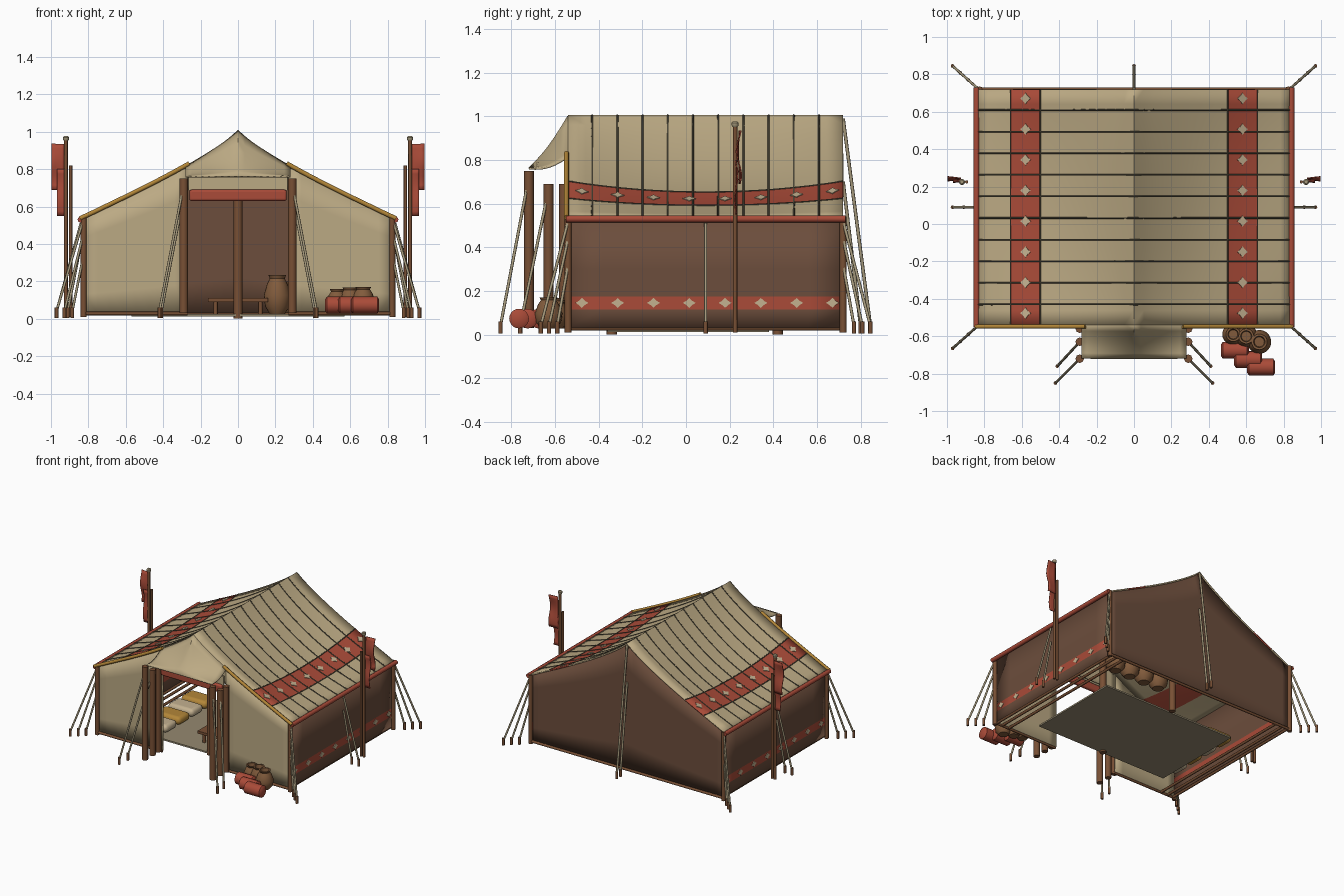
import bpy, bmesh, math
from mathutils import Vector

if "Cube" in bpy.data.objects:
    bpy.data.objects.remove(bpy.data.objects["Cube"])


def material(name, r, g, b):
    m = bpy.data.materials.new(name)
    m.use_nodes = True
    m.diffuse_color = (r, g, b, 1)
    m.node_tree.nodes["Principled BSDF"].inputs["Base Color"].default_value = (r, g, b, 1)
    return m


CANVAS = material("tan canvas", .50, .40, .23)
WALL = material("brown cloth", .15, .075, .045)
RED = material("red cloth", .40, .07, .04)
GOLD = material("gold trim", .45, .24, .04)
WOOD = material("wood", .19, .08, .035)
ROPE = material("rope", .38, .32, .20)
SEAM = material("dark seam", .08, .07, .045)
PALE = material("pale cloth", .55, .44, .28)
CLAY = material("clay", .22, .105, .045)
MAT = material("floor mat", .30, .25, .16)

EAVE, FRONT, BACK = .84, -.54, .72


def roof_z(x, y):
    # concave slope that sags halfway between the two gables
    u = min(abs(x) / EAVE, 1)
    v = (y - FRONT) / (BACK - FRONT) * 2 - 1
    hang = .11 * u ** .7 * (1 - u) ** 1.3
    sag = .052 * math.sin(math.pi * u) * max(0, 1 - v * v)
    return 1 - .47 * u - hang - sag


def span(a, b, n):
    return [a + (b - a) * i / n for i in range(n + 1)]


def make(name, verts, faces, mats, rule=None, thick=0, smooth=True):
    me = bpy.data.meshes.new(name)
    me.from_pydata(verts, [], faces)
    ob = bpy.data.objects.new(name, me)
    bpy.context.collection.objects.link(ob)
    for m in mats:
        me.materials.append(m)
    bm = bmesh.new()
    bm.from_mesh(me)
    bmesh.ops.recalc_face_normals(bm, faces=bm.faces)
    bm.to_mesh(me)
    bm.free()
    for p in me.polygons:
        p.use_smooth = smooth
        if rule:
            p.material_index = rule(p.center)
    if thick:
        mod = ob.modifiers.new("thickness", "SOLIDIFY")
        mod.thickness, mod.offset = thick, 0
    if smooth:
        me.set_sharp_from_angle(angle=math.radians(40))
    return ob


def sheet(name, us, vs, f, mats, rule=None, thick=.008):
    n = len(vs)
    verts = [f(u, v) for u in us for v in vs]
    faces = [(i * n + j, i * n + j + 1, (i + 1) * n + j + 1, (i + 1) * n + j)
             for i in range(len(us) - 1) for j in range(n - 1)]
    return make(name, verts, faces, mats, rule, thick)


def tubes(name, paths, radius, mat):
    cu = bpy.data.curves.new(name, "CURVE")
    cu.dimensions = "3D"
    cu.bevel_depth, cu.bevel_resolution, cu.use_fill_caps = radius, 2, True
    for path in paths:
        s = cu.splines.new("POLY")
        s.points.add(len(path) - 1)
        for p, co in zip(s.points, path):
            p.co = (*co, 1)
    cu.materials.append(mat)
    ob = bpy.data.objects.new(name, cu)
    bpy.context.collection.objects.link(ob)
    return ob


def lathe(name, profile, loc, mat, sides=20, axis="z"):
    verts, faces = [], []
    for r, h in profile:
        for k in range(sides):
            a = math.tau * k / sides
            p = Vector((r * math.cos(a), r * math.sin(a), h))
            verts.append(Vector(loc) + (p if axis == "z" else Vector((p.z, p.y, p.x))))
    for i in range(len(profile) - 1):
        for k in range(sides):
            n = (k + 1) % sides
            faces.append((i * sides + k, i * sides + n, (i + 1) * sides + n, (i + 1) * sides + k))
    faces += [tuple(range(sides)), tuple(range((len(profile) - 1) * sides, len(profile) * sides))]
    return make(name, verts, faces, [mat])


def box(name, loc, size, mat, bevel=0):
    verts = [[c + s * d / 2 for c, s, d in zip(loc, size, (a, b, e))]
             for a in (-1, 1) for b in (-1, 1) for e in (-1, 1)]
    faces = [(0, 1, 3, 2), (4, 5, 7, 6), (0, 1, 5, 4), (2, 3, 7, 6), (0, 2, 6, 4), (1, 3, 7, 5)]
    ob = make(name, verts, faces, [mat], smooth=bevel > 0)
    if bevel:
        mod = ob.modifiers.new("soft edges", "BEVEL")
        mod.width, mod.segments = bevel, 4
    return ob


def star(name, place):
    pts = [place(r * math.cos(k * math.pi / 4), r * math.sin(k * math.pi / 4))
           for k, r in enumerate((1, .62) * 4)]
    make(name, pts, [tuple(range(8))], [PALE], thick=.004, smooth=False)


# roof with a red band on each slope
half = span(0, .5, 10) + [.54, .58, .62, .66, .72, .78, .84]
xs = [-x for x in reversed(half[1:])] + half
ys = span(FRONT, BACK, 16)
sheet("roof", xs, ys, lambda x, y: (x, y, roof_z(x, y)), [CANVAS, RED],
      lambda c: int(.5 < abs(c.x) < .66), .01)
seam_ys = [-.43 + .1155 * i for i in range(10)]
tubes("roof_seams", [[(x, y, roof_z(x, y) + .005) for x in xs] for y in seam_ys], .0045, SEAM)
tubes("band_piping", [[(s * x, y, roof_z(x, y) + .005) for y in ys]
                      for s in (-1, 1) for x in (.5, .66)], .004, SEAM)
tubes("ridge_pole", [[(0, FRONT, .975), (0, BACK, .975)]], .015, WOOD)

# gable walls and canopy
door = .27


def gable(name, y, columns, base, mat):
    sheet(name, columns, span(0, 1, 5),
          lambda x, t: (x, y, base + (roof_z(x, y) - .004 - base) * t), [mat])


gable("back_wall", BACK - .01, [x * .98 for x in xs], .03, WALL)
gable("door_gable", FRONT + .01, span(-door, door, 12), .69, CANVAS)
sheet("canopy", span(-.28, .28, 16), span(0, 1, 6),
      lambda x, t: (x, FRONT - .18 * t, roof_z(x, FRONT) * (1 - t) + .76 * t - .02 * math.sin(math.pi * t)),
      [CANVAS])
box("door_lintel", (0, FRONT - .01, .72), (.53, .012, .07), CANVAS)
box("door_valance", (0, FRONT - .02, .66), (.52, .03, .06), RED, .012)

for s, side in ((1, "left"), (-1, "right")):
    gable("front_wall_" + side, FRONT + .01, [s * x for x in span(door, .82, 8)], .03, CANVAS)
    sheet("side_wall_" + side, span(FRONT, BACK, 8), [.03, .115, .175, .3, .53],
          lambda y, z: (s * .815, y, z), [WALL, RED], lambda c: int(.115 < c.z < .175))
    # pale stars on the roof and wall bands
    for i in range(8):
        y0 = -.477 + .164 * i
        star("roof_star_" + side, lambda a, b: (
            s * (.58 + .028 * b), y0 + .03 * a, roof_z(.58 + .028 * b, y0 + .03 * a) + .008))
        star("wall_star_" + side, lambda a, b: (s * .822, y0 + .03 * a, .145 + .023 * b))
    tubes("eave_roll_" + side, [[(s * .842, FRONT - .01, .53), (s * .842, BACK + .01, .53)]], .016, RED)
    tubes("gable_trim_" + side, [[(s * x, FRONT - .008, roof_z(x, FRONT) + .006)
                                  for x in span(.26, .845, 8)]], .012, GOLD)
    tubes("corner_posts_" + side, [[(s * .825, y, .01), (s * .825, y, .54)]
                                   for y in (FRONT, BACK)], .016, WOOD)
    tubes("base_rails_" + side, [[(s * x, FRONT, .028), (s * x, BACK, .028)]
                                 for x in (.7, .76, .81)], .01, WOOD)

    # door poles
    tubes("door_poles_" + side, [[(s * .29, y, .03), (s * .29, y, top)]
                                 for y, top in ((-.72, .75), (-.63, .69), (-.56, .69))], .023, WOOD)

    # guy ropes and pegs
    lines = [((.29, -.72, .72), (.42, -.85)), ((.29, -.63, .66), (.41, -.76)),
             ((.84, .09, .51), (.97, .09)), ((.84, .09, .4), (.91, .09))]
    for t, z in ((.4, .32), (.7, .44), (1, .52)):
        lines += [((.83, FRONT, z), (.83 + .14 * t, FRONT - .125 * t)),
                  ((.83, BACK, z), (.83 + .14 * t, BACK + .125 * t))]
    tubes("guy_ropes_" + side, [[(s * a[0], a[1], a[2]), (s * b[0], b[1], .04)]
                                for a, b in lines], .007, ROPE)
    tubes("pegs_" + side, [[(s * b[0], b[1], .005), (s * b[0], b[1], .06)]
                           for a, b in lines], .01, WOOD)

    # flag pole and flag
    tubes("flag_pole_" + side, [[(s * .92, .225, .01), (s * .92, .225, .96)]], .01, WOOD)
    tubes("flag_brace_" + side, [[(s * .895, .225, .01), (s * .895, .225, .82)]], .009, WOOD)
    lathe("flag_pole_cap_" + side, [(.012, 0), (.016, .006), (.016, .018), (.01, .024)],
          (s * .92, .225, .952), ROPE)
    for part, x0, x1, z0, z1, dy in (("upper", .925, .998, .69, .935, .012),
                                     ("lower", .925, .968, .55, .8, 0)):
        sheet("flag_" + part + "_" + side, span(x0, x1, 4), span(z0, z1, 10),
              lambda x, z: (s * x, .23 + dy + .012 * math.sin(z * 28) * (x - .9) / .1, z),
              [RED], thick=.006)

# back ridge rope
tubes("back_ridge_ropes", [[(0, BACK, .99), (0, .845, .04)], [(0, BACK, .7), (0, .8, .04)]], .008, ROPE)
tubes("back_ridge_pegs", [[(0, y, .005), (0, y, .06)] for y in (.845, .8)], .01, WOOD)
tubes("end_rails", [[(-.82, BACK, .028), (.82, BACK, .028)],
                    [(-.82, FRONT, .028), (-door, FRONT, .028)],
                    [(door, FRONT, .028), (.82, FRONT, .028)]], .01, WOOD)

# interior
box("floor_mat", (0, .01, .018), (1.14, .74, .012), MAT)
tubes("centre_poles", [[(0, y, .0), (0, y, .98)] for y in (-.34, .42)], .024, WOOD)
box("bench_top", (0, -.2, .1), (.32, .13, .02), WOOD)
tubes("bench_legs", [[(x, y, .02), (x, y, .1)] for x in (-.12, .12) for y in (-.24, -.16)], .012, WOOD)
JAR = [(.04, 0), (.065, .04), (.072, .1), (.055, .16), (.04, .19), (.048, .21), (.035, .21), (.03, .17)]
lathe("interior_jar", JAR, (.21, -.2, .025), CLAY)
for i, mat in enumerate((PALE, GOLD, PALE, GOLD)):
    box("cushion_%d" % i, (-.52, -.22 + .16 * i, .055), (.22, .14, .06), mat, .028)
for i in range(4):
    lathe("storage_jar_%d" % i, [(r, h * .8) for r, h in JAR], (.25 + .13 * i, .56, .03), CLAY)

# goods outside the door
ROLL = [(.03, -.075), (.045, -.065), (.045, .065), (.03, .075)]
for i, (x, y) in enumerate(((.54, -.675), (.61, -.725), (.68, -.765))):
    lathe("bedroll_%d" % i, ROLL, (x, y, .073), RED, axis="x")
for i, (x, y, k) in enumerate(((.53, -.59, .62), (.6, -.6, .66), (.67, -.63, .68))):
    lathe("outside_jar_%d" % i, [(r * k * 1.3, h * k) for r, h in JAR], (x, y, .028), CLAY)
